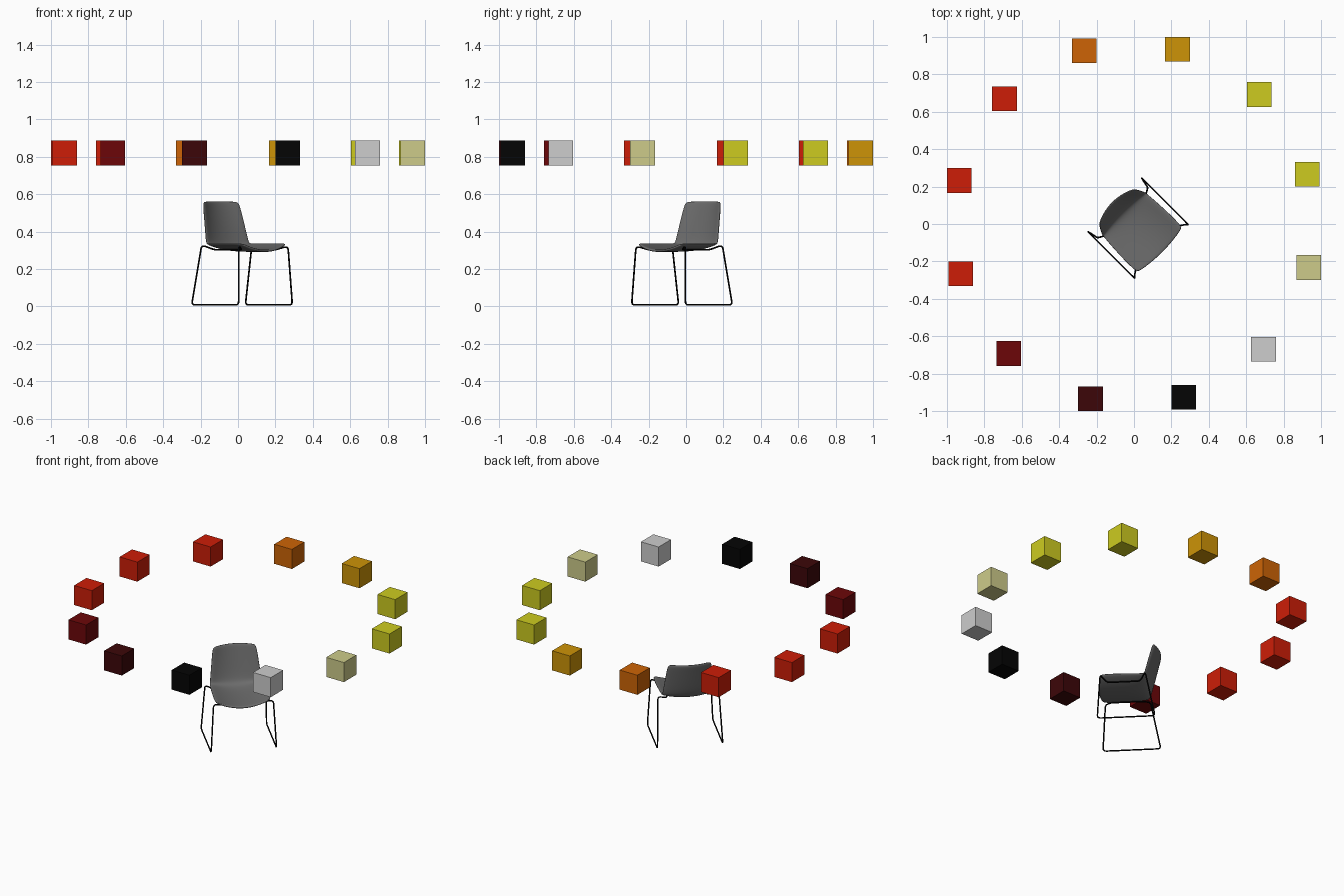
import bpy, bmesh, math
from mathutils import Vector

if "Cube" in bpy.data.objects:
    bpy.data.objects.remove(bpy.data.objects["Cube"])


def material(name, r, g, b):
    m = bpy.data.materials.new(name)
    m.use_nodes = True
    colour = [(c / 255) ** 2.2 for c in (r, g, b)] + [1]
    m.diffuse_color = colour
    m.node_tree.nodes["Principled BSDF"].inputs["Base Color"].default_value = colour
    return m


yellow = material("yellow", 204, 202, 37)
amber = material("amber", 204, 146, 16)
orange = material("orange", 204, 100, 14)
red = material("red", 204, 35, 16)
maroon = material("maroon", 108, 15, 17)
dark_maroon = material("dark maroon", 63, 15, 17)
black = material("black", 13, 13, 13)
pale_grey = material("pale grey", 204, 204, 204)
khaki = material("khaki", 204, 202, 137)
charcoal = material("charcoal", 108, 108, 108)

# Ring of coloured cubes
ring = [yellow, yellow, amber, orange, red, red, red, maroon,
        dark_maroon, black, pale_grey, khaki]
for i, mat in enumerate(ring):
    a = math.radians(16 + 30 * i)
    bpy.ops.mesh.primitive_cube_add(
        size=0.132, location=(0.963 * math.cos(a), 0.963 * math.sin(a), 0.82))
    cube = bpy.context.object
    cube.name = "ring_cube"
    cube.data.materials.append(mat)

TURN = math.pi / 4


# Shell: rows of (y, z, half width, forward curl of sides, upward curl of sides)
rows = [
    (-0.214, 0.296, 0.160, 0.016, 0.036),
    (-0.195, 0.297, 0.174, 0.010, 0.038),
    (-0.100, 0.297, 0.175, 0.000, 0.038),
    (0.000, 0.299, 0.170, 0.000, 0.036),
    (0.065, 0.306, 0.165, -0.005, 0.028),
    (0.092, 0.322, 0.163, -0.016, 0.016),
    (0.108, 0.350, 0.161, -0.026, 0.004),
    (0.130, 0.430, 0.152, -0.032, 0.000),
    (0.155, 0.530, 0.140, -0.034, 0.000),
    (0.163, 0.562, 0.132, -0.034, -0.002),
]
ACROSS = 8
bm = bmesh.new()
grid = []
for y, z, half, curl, lift in rows:
    line = []
    for j in range(ACROSS + 1):
        u = 2 * j / ACROSS - 1
        line.append(bm.verts.new((u * half, y + curl * u * u, z + lift * u * u)))
    grid.append(line)
for a, b in zip(grid, grid[1:]):
    for j in range(ACROSS):
        bm.faces.new((a[j], a[j + 1], b[j + 1], b[j]))
bmesh.ops.recalc_face_normals(bm, faces=bm.faces)
mesh = bpy.data.meshes.new("seat_shell")
bm.to_mesh(mesh)
bm.free()
shell = bpy.data.objects.new("seat_shell", mesh)
bpy.context.collection.objects.link(shell)
shell.rotation_euler.z = TURN
mesh.materials.append(charcoal)
solid = shell.modifiers.new("thickness", "SOLIDIFY")
solid.thickness = 0.013
solid.offset = 0
sub = shell.modifiers.new("smooth", "SUBSURF")
sub.levels = sub.render_levels = 2
mesh.shade_smooth()


def rounded(points, radius, steps=4):
    """Closed path with each corner replaced by a short curve."""
    out = []
    for i, p in enumerate(points):
        before, after = points[i - 1], points[(i + 1) % len(points)]
        a = p + (before - p).normalized() * radius
        b = p + (after - p).normalized() * radius
        for k in range(steps + 1):
            t = k / steps
            out.append(a * (1 - t) ** 2 + p * 2 * t * (1 - t) + b * t * t)
    return out


# Sled legs: one bent rod on each side
for side, name in ((1, "left_sled_leg"), (-1, "right_sled_leg")):
    corners = [Vector((side * x, y, z)) for x, y, z in (
        (0.203, -0.208, 0.008), (0.186, -0.192, 0.322), (0.125, -0.155, 0.302),
        (0.125, 0.050, 0.302), (0.190, 0.085, 0.328), (0.203, 0.147, 0.008))]
    path = rounded(corners, 0.022)
    curve = bpy.data.curves.new(name, "CURVE")
    curve.dimensions = "3D"
    curve.bevel_depth = 0.0045
    curve.bevel_resolution = 2
    spline = curve.splines.new("POLY")
    spline.points.add(len(path) - 1)
    for point, co in zip(spline.points, path):
        point.co = (*co, 1)
    spline.use_cyclic_u = True
    curve.materials.append(black)
    leg = bpy.data.objects.new(name, curve)
    leg.rotation_euler.z = TURN
    bpy.context.collection.objects.link(leg)
